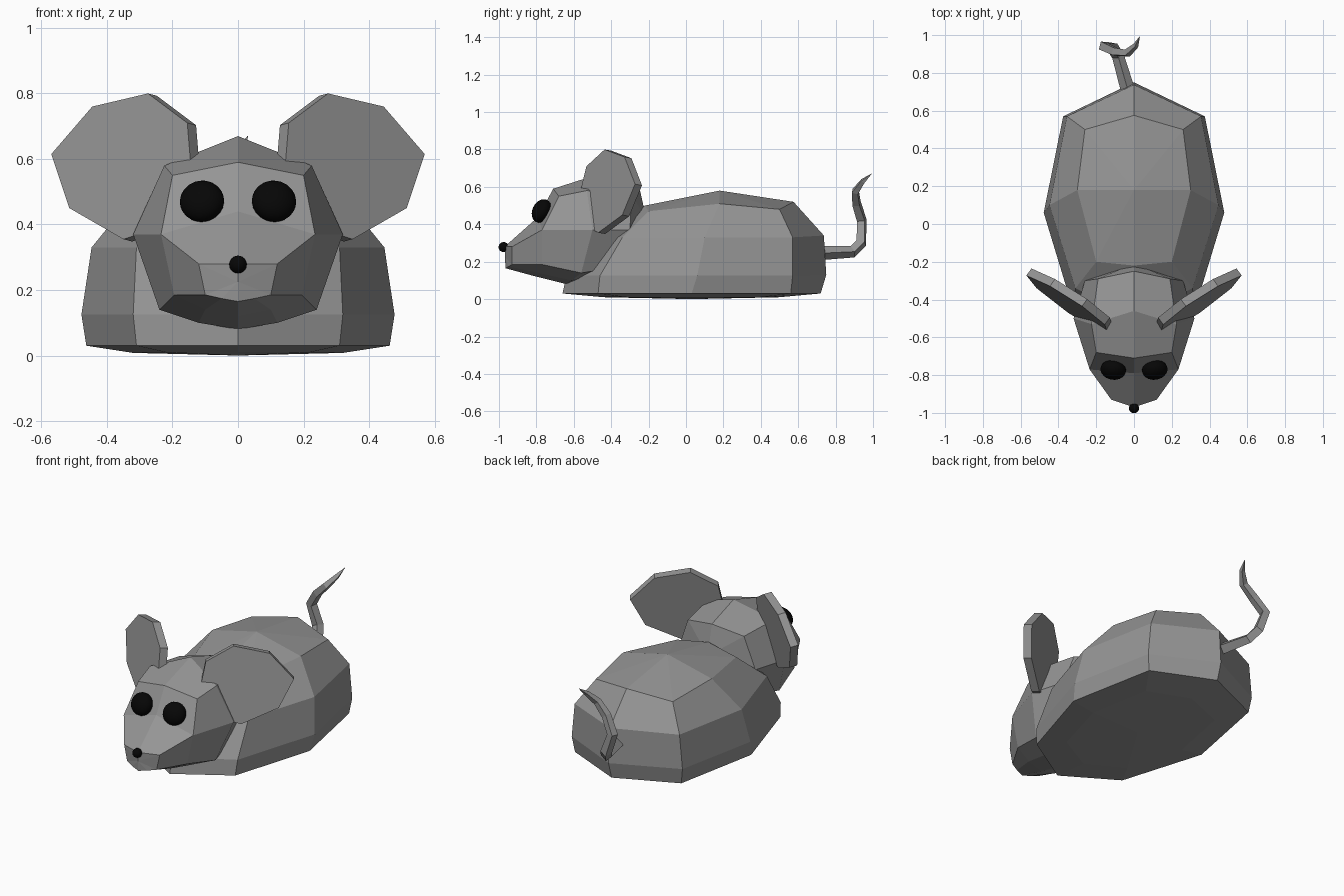
import bpy, bmesh
from mathutils import Vector

if "Cube" in bpy.data.objects:
    bpy.data.objects.remove(bpy.data.objects["Cube"])

grey = bpy.data.materials.new("dark_grey")
grey.diffuse_color = (.3, .3, .3, 1)
grey.use_nodes = True
grey.node_tree.nodes["Principled BSDF"].inputs["Base Color"].default_value = grey.diffuse_color
black = bpy.data.materials.new("black")
black.diffuse_color = (.002, .002, .002, 1)
black.use_nodes = True
black.node_tree.nodes["Principled BSDF"].inputs["Base Color"].default_value = black.diffuse_color


def finish(name, bm):
    bmesh.ops.remove_doubles(bm, verts=bm.verts, dist=0.0005)
    bmesh.ops.recalc_face_normals(bm, faces=bm.faces)
    mesh = bpy.data.meshes.new(name)
    bm.to_mesh(mesh)
    bm.free()
    mesh.materials.append(grey)
    obj = bpy.data.objects.new(name, mesh)
    bpy.context.collection.objects.link(obj)
    return obj


def loft(name, half_rings, start, end):
    """Mirror each half ring across x = 0, bridge the rings, close to the end points."""
    bm = bmesh.new()
    loops = []
    for half in half_rings:
        full = half + [(-x, y, z) for x, y, z in reversed(half[1:-1])]
        loops.append([bm.verts.new(p) for p in full])
    n = len(loops[0])
    for a, b in zip(loops, loops[1:]):
        for i in range(n):
            j = (i + 1) % n
            bm.faces.new((a[i], a[j], b[j], b[i]))
    for loop, tip in ((loops[0], start), (loops[-1], end)):
        c = bm.verts.new(tip)
        for i in range(n):
            bm.faces.new((loop[i], loop[(i + 1) % n], c))
    return finish(name, bm)


# Body: horizontal rings from the belly up, each from front to back
loft("body", [
    [(0, -.44, .01), (.22, -.32, .01), (.32, .03, .008), (.25, .4, .01), (0, .5, .01)],
    [(0, -.66, .03), (.31, -.47, .03), (.463, .03, .03), (.36, .56, .03), (0, .72, .03)],
    [(0, -.64, .125), (.32, -.46, .125), (.478, .06, .125), (.375, .57, .125), (0, .75, .13)],
    [(0, -.5, .33), (.31, -.34, .33), (.447, .1, .33), (.355, .57, .33), (0, .737, .34)],
    [(0, -.22, .5), (.2, -.2, .47), (.3, .18, .51), (.26, .5, .48), (0, .575, .52)],
], (0, .03, 0), (0, .18, .58))

# Head: rings from snout to nape, each from top to chin
cheek, jaw, lip = (.235, -.77, .37), (.195, -.77, .185), (0, -.8, .12)
snout, chin = (.12, -.93, .28), (.1, -.79, .14)
loft("head", [
    [(0, -.97, .28), snout, snout, (.1, -.93, .185), (.05, -.95, .174), (0, -.965, .165)],
    [(0, -.79, .44), cheek, cheek, jaw, chin, lip],
    [(0, -.71, .59), (.2, -.68, .55), cheek, jaw, chin, lip],
    [(0, -.46, .67), (.225, -.53, .58), (.32, -.5, .37), (.24, -.56, .14),
     (.12, -.61, .1), (0, -.64, .08)],
    [(0, -.25, .6), (.19, -.29, .56), (.26, -.3, .37), (.2, -.37, .17),
     (.1, -.4, .15), (0, -.4, .14)],
], (0, -.968, .225), (0, -.21, .42))

# Ears: tilted flat plates with thickness
outline = [(.275, .8), (.445, .76), (.57, .615), (.515, .45), (.35, .355),
           (.21, .4), (.145, .59), (.155, .71)]
for side, label in ((1, "right"), (-1, "left")):
    bm = bmesh.new()
    front = [Vector((x * side, -.56 + .67 * (x - .145) + .19 * (z - .6), z)) for x, z in outline]
    back = [p + Vector((-.027 * side, .037, -.007)) for p in front]
    a, b = ([bm.verts.new(p) for p in pts] for pts in (front, back))
    bm.faces.new(a)
    bm.faces.new(b)
    for i in range(len(a)):
        j = (i + 1) % len(a)
        bm.faces.new((a[i], a[j], b[j], b[i]))
    finish("ear_" + label, bm)


# Eyes and nose: smooth black balls
def ball(name, loc, scale, rot=(0, 0, 0)):
    bpy.ops.mesh.primitive_uv_sphere_add(segments=24, ring_count=12, radius=1,
                                         location=loc, rotation=rot)
    obj = bpy.context.object
    obj.name = name
    obj.scale = scale
    obj.data.materials.append(black)
    bpy.ops.object.shade_smooth()


for side, label in ((1, "right"), (-1, "left")):
    ball("eye_" + label, (.11 * side, -.772, .471), (.068, .049, .066), (-.45, 0, .15 * side))
ball("nose", (0, -.975, .278), (.027, .027, .027))

# Tail: tapered four-sided tube
path = [(-.03, .7, .245, 1), (-.085, .89, .253, .85), (-.115, .937, .3, .85),
        (-.16, .94, .42, .8), (-.1, .912, .51, .72), (-.035, .905, .575, .62),
        (.01, .945, .63, .4), (.03, .992, .67, .03)]
curve = bpy.data.curves.new("tail", "CURVE")
curve.dimensions = "3D"
curve.bevel_depth = .038
curve.bevel_resolution = 0
curve.use_fill_caps = True
curve.materials.append(grey)
spline = curve.splines.new("POLY")
spline.points.add(len(path) - 1)
for pt, (x, y, z, r) in zip(spline.points, path):
    pt.co = (x, y, z, 1)
    pt.radius = r
spline.use_smooth = False
bpy.context.collection.objects.link(bpy.data.objects.new("tail", curve))
